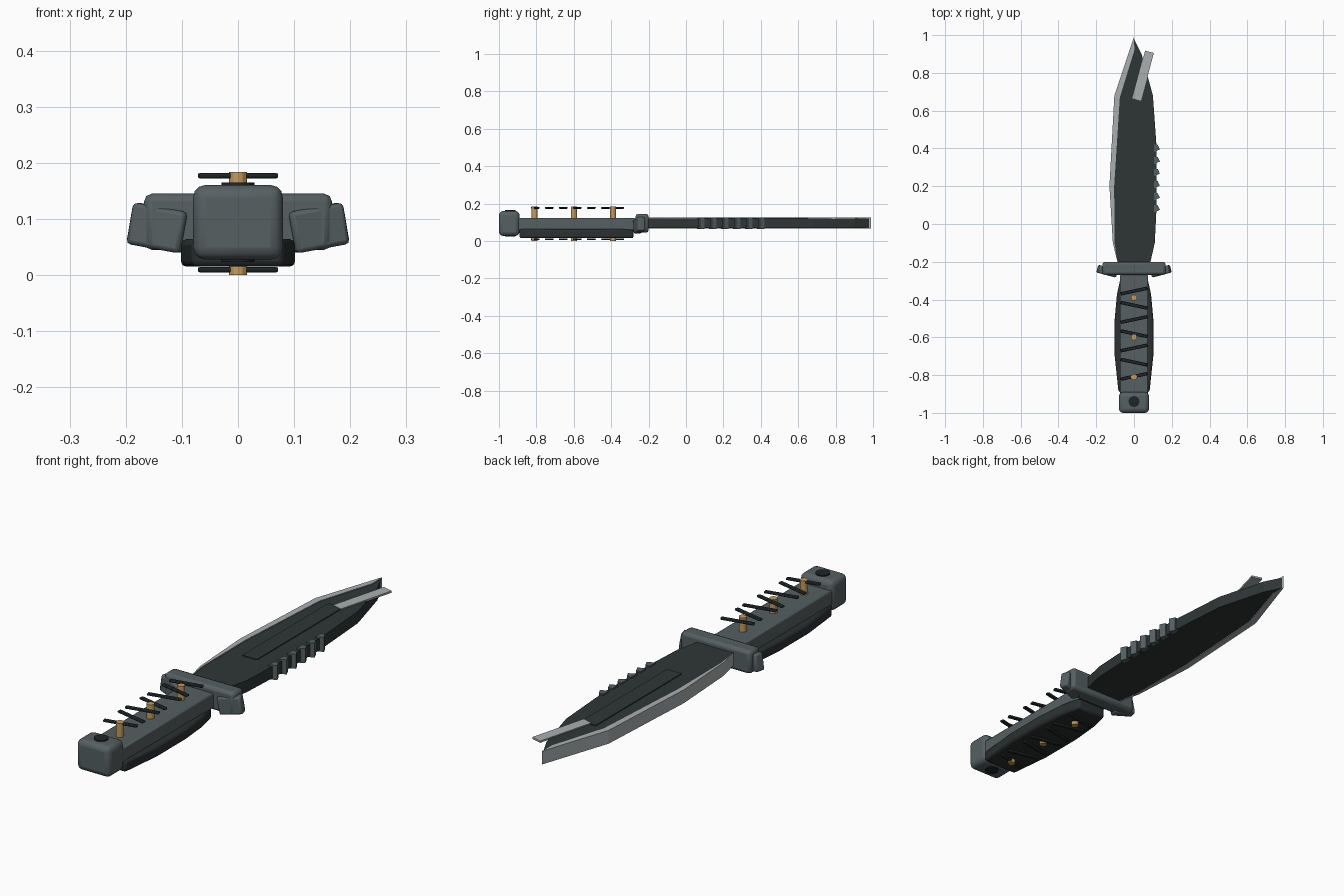
import bpy, bmesh, math
from mathutils import Matrix, Euler

if "Cube" in bpy.data.objects:
    bpy.data.objects.remove(bpy.data.objects["Cube"])


def mat(name, r, g, b):
    m = bpy.data.materials.new(name)
    m.diffuse_color = (r, g, b, 1)
    m.use_nodes = True
    m.node_tree.nodes["Principled BSDF"].inputs["Base Color"].default_value = m.diffuse_color
    return m


BLADE = mat("blade dark", 0.028, 0.037, 0.036)
STEEL = mat("gunmetal", 0.092, 0.115, 0.122)
EDGE = mat("polished edge", 0.40, 0.43, 0.43)
BRASS = mat("brass", 0.55, 0.33, 0.12)
GRIP = mat("grip dark", 0.024, 0.030, 0.031)
CORD = mat("cord black", 0.013, 0.018, 0.020)


def finish(bm, name, m, bevel=0, segments=2):
    bmesh.ops.recalc_face_normals(bm, faces=bm.faces)
    me = bpy.data.meshes.new(name)
    bm.to_mesh(me)
    bm.free()
    me.materials.append(m)
    ob = bpy.data.objects.new(name, me)
    bpy.context.collection.objects.link(ob)
    if bevel:
        b = ob.modifiers.new("bevel", 'BEVEL')
        b.width, b.segments = bevel, segments
        b.limit_method, b.angle_limit = 'ANGLE', math.radians(40)
        bpy.ops.object.select_all(action='DESELECT')
        ob.select_set(True)
        bpy.context.view_layer.objects.active = ob
        bpy.ops.object.shade_smooth_by_angle(angle=math.radians(35))
    return ob


def box(name, loc, size, m, rot=(0, 0, 0), bevel=0, segments=2):
    bm = bmesh.new()
    bmesh.ops.create_cube(bm, size=1, matrix=Matrix.LocRotScale(loc, Euler(rot), size))
    return finish(bm, name, m, bevel, segments)


def slab(name, outline, z0, z1, m, bevel=0):
    bm = bmesh.new()
    f = bm.faces.new([bm.verts.new((x, y, z0)) for x, y in outline])
    ext = bmesh.ops.extrude_face_region(bm, geom=[f])
    bmesh.ops.translate(bm, vec=(0, 0, z1 - z0),
                        verts=[v for v in ext["geom"] if isinstance(v, bmesh.types.BMVert)])
    return finish(bm, name, m, bevel)


def disc(name, x, y, z0, z1, r, m, sides=16):
    bm = bmesh.new()
    bmesh.ops.create_cone(bm, cap_ends=True, segments=sides, radius1=r, radius2=r,
                          depth=z1 - z0, matrix=Matrix.Translation((x, y, (z0 + z1) / 2)))
    return finish(bm, name, m)


# blade body
slab("blade", [(-0.085, -0.21), (0.085, -0.21), (0.11, -0.1), (0.12, 0.1), (0.12, 0.4),
               (0.10, 0.68), (0.04, 0.9), (0, 0.98), (-0.10, 0.68), (-0.125, 0.2),
               (-0.11, -0.1)], 0.07, 0.121, BLADE)

# polished cutting edge along the left side
slab("cutting_edge", [(-0.088, -0.2), (-0.112, -0.1), (-0.13, 0.2), (-0.104, 0.68), (0, 0.99),
                      (0.002, 0.92), (-0.075, 0.67), (-0.105, 0.2), (-0.103, -0.1)],
     0.067, 0.125, EDGE)

# raised fuller and polished clip plate on the top face
box("fuller", (0, 0.375, 0.121), (0.07, 0.59, 0.008), BLADE)
box("clip_plate", (0.048, 0.785, 0.122), (0.048, 0.262, 0.008), EDGE, (0, 0, math.radians(-15)))

# serrations on the spine
for i in range(6):
    y = 0.08 + 0.064 * i
    slab("serration", [(0.105, y - 0.02), (0.137, y - 0.005), (0.125, y + 0.02), (0.105, y + 0.02)],
         0.064, 0.127, STEEL)

# guard with bent ends
box("guard", (0, -0.235, 0.095), (0.335, 0.07, 0.1), STEEL, bevel=0.014)
for s in (-1, 1):
    box("guard_end", (s * 0.142, -0.25, 0.084), (0.10, 0.042, 0.075), STEEL,
        (0, s * math.radians(-10), s * math.radians(15)), bevel=0.008)

# handle: dark lower grip and steel upper tang
half = [(0.07, -0.28), (0.09, -0.37), (0.102, -0.5), (0.102, -0.7), (0.082, -0.89)]
slab("grip", half + [(-x, y) for x, y in reversed(half)], 0.015, 0.064, GRIP, bevel=0.01)
box("tang", (0, -0.585, 0.09), (0.148, 0.63, 0.065), STEEL, bevel=0.006)

# pommel with caps
box("pommel", (0, -0.945, 0.094), (0.16, 0.11, 0.133), STEEL, bevel=0.022, segments=3)
disc("pommel_cap_top", 0, -0.94, 0.15, 0.165, 0.029, CORD)
disc("pommel_cap_bottom", 0, -0.94, 0.023, 0.04, 0.029, CORD)

# brass pins through the handle
for y in (-0.39, -0.60, -0.81):
    disc("pin", 0, y, 0, 0.184, 0.016, BRASS, 12)

# zigzag cord bars above and below the grip
for z in (0.177, 0.0095):
    for i in range(7):
        box("cord_bar", (0, -0.355 - 0.0753 * i, z), (0.144, 0.018, 0.009), CORD,
            (0, 0, math.radians(12) * (-1) ** i), bevel=0.003)
